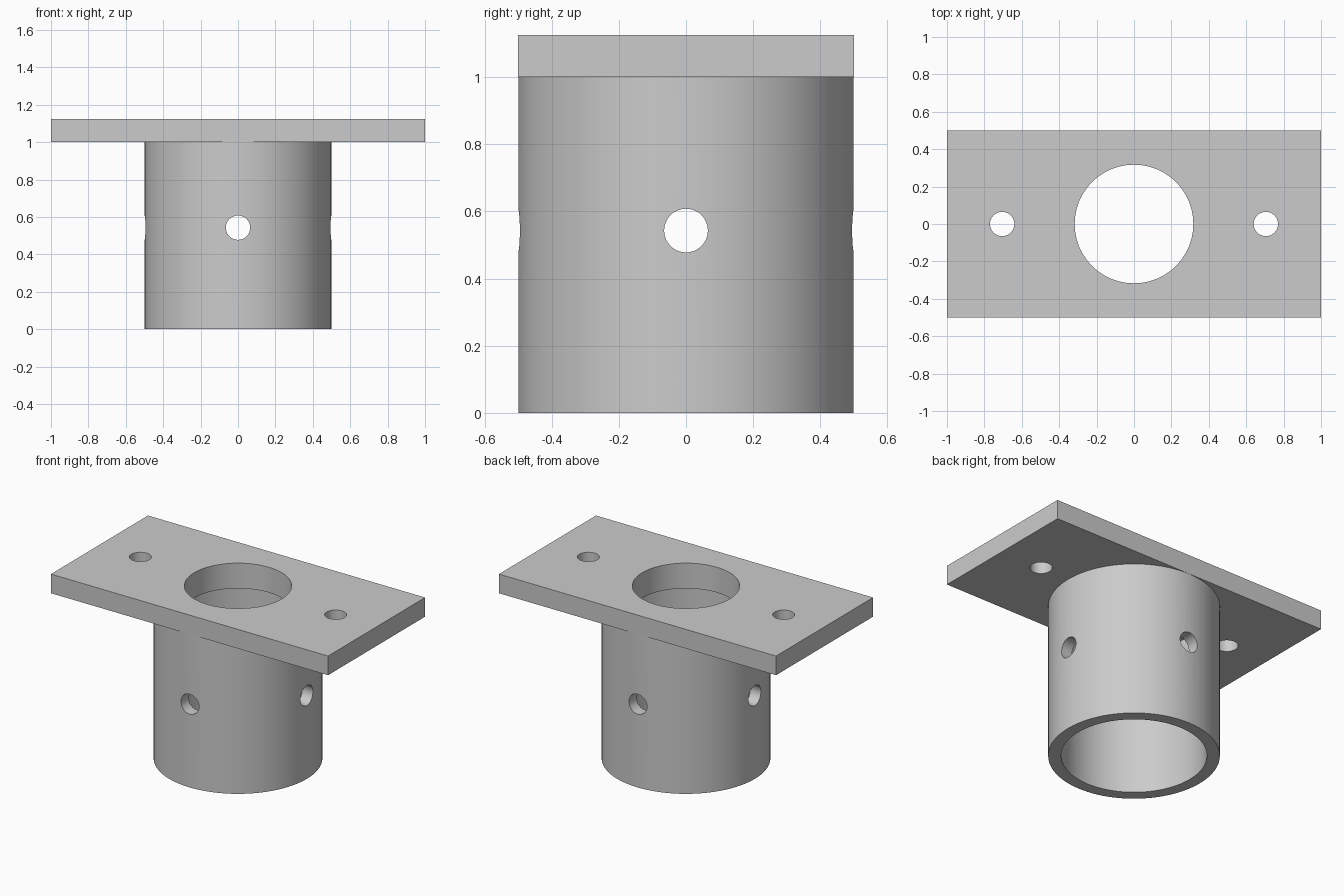
import bpy
from math import pi, radians

default = bpy.data.objects.get("Cube")
if default:
    bpy.data.objects.remove(default, do_unlink=True)

# Single grey material
grey = bpy.data.materials.new("light grey")
grey.use_nodes = True
colour = (0.6, 0.6, 0.6, 1)
grey.diffuse_color = colour
grey.node_tree.nodes["Principled BSDF"].inputs["Base Color"].default_value = colour


def cylinder(name, radius, length, location, rotation=(0, 0, 0), sides=64):
    bpy.ops.mesh.primitive_cylinder_add(vertices=sides, radius=radius, depth=length,
                                        location=location, rotation=rotation)
    obj = bpy.context.object
    obj.name = name
    return obj


def combine(target, tool, operation):
    bpy.context.view_layer.objects.active = target
    mod = target.modifiers.new(operation.title(), "BOOLEAN")
    mod.operation = operation
    mod.solver = "EXACT"
    mod.object = tool
    bpy.ops.object.modifier_apply(modifier=mod.name)
    bpy.data.objects.remove(tool, do_unlink=True)


# Rectangular mounting plate
bpy.ops.mesh.primitive_cube_add(size=1, location=(0, 0, 1.0625))
flange = bpy.context.object
flange.name = "flanged_socket"
flange.scale = (2, 1, 0.125)
bpy.ops.object.transform_apply(location=True, rotation=True, scale=True)
flange.data.materials.append(grey)

# Socket barrel, overlapping the plate so that they fuse
combine(flange, cylinder("barrel", 0.499, 1.06, (0, 0, 0.53), sides=96), "UNION")

# Wide bore from below, leaving a thin shoulder under the plate
combine(flange, cylinder("bore_cutter", 0.424, 1.46, (0, 0, 0.23), sides=96), "DIFFERENCE")

# Narrower opening through the plate
combine(flange, cylinder("opening_cutter", 0.317, 0.6, (0, 0, 1.1), sides=96), "DIFFERENCE")

# Bolt holes at both ends of the plate
for side in (-1, 1):
    combine(flange, cylinder("bolt_cutter", 0.065, 0.4, (side * 0.705, 0, 1.06)), "DIFFERENCE")

# Crossed pin holes through the barrel walls
for rotation in ((pi / 2, 0, 0), (0, pi / 2, 0)):
    combine(flange, cylinder("pin_cutter", 0.065, 1.4, (0, 0, 0.543), rotation), "DIFFERENCE")

# Smooth round walls, crisp edges
bpy.ops.object.select_all(action="DESELECT")
flange.select_set(True)
bpy.context.view_layer.objects.active = flange
flange.data.materials.clear()
flange.data.materials.append(grey)
for face in flange.data.polygons:
    face.material_index = 0
bpy.ops.object.shade_smooth_by_angle(angle=radians(30))
